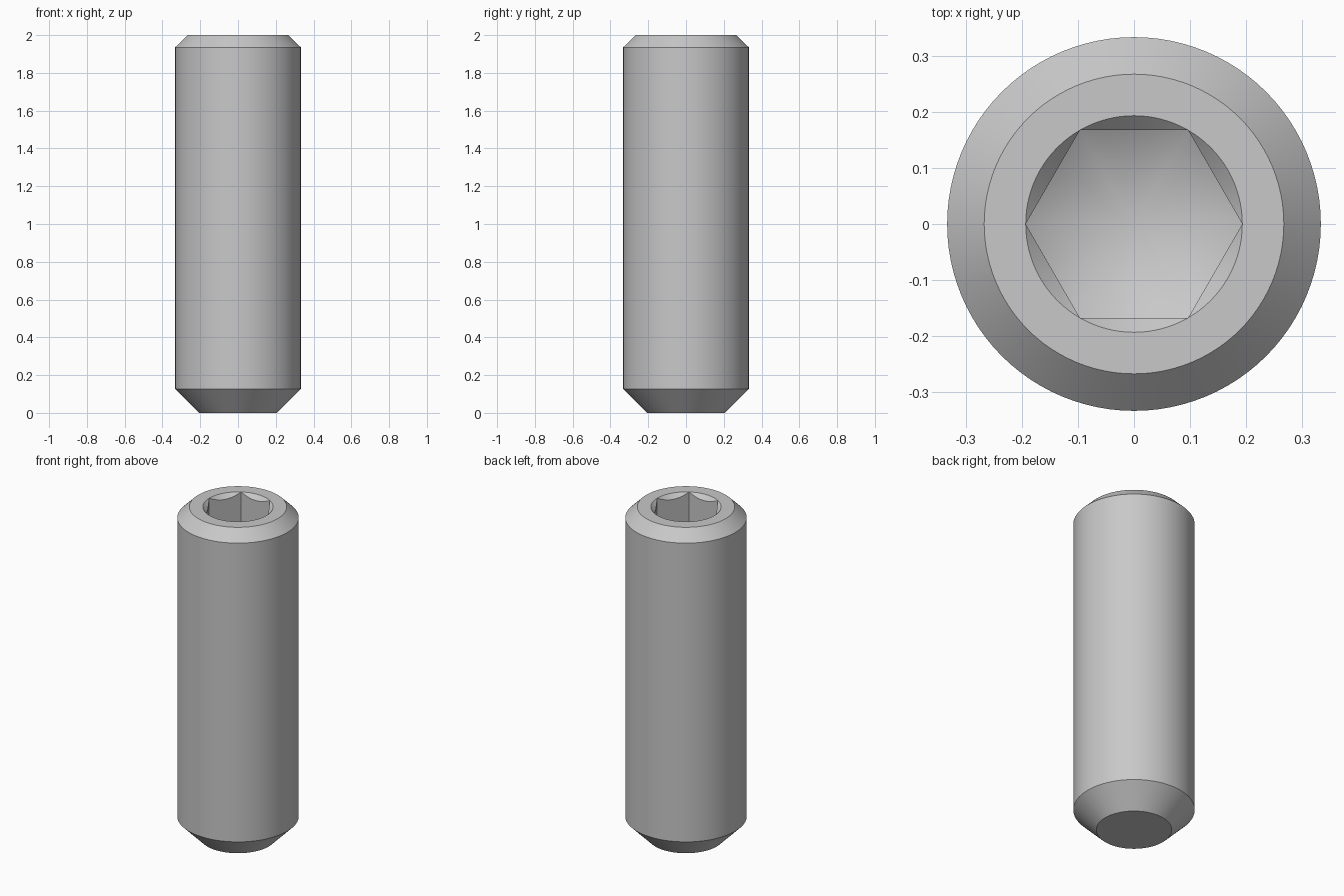
import bpy
import bmesh
from math import cos, sin, pi, tan, radians

cube = bpy.data.objects.get("Cube")
if cube:
    bpy.data.objects.remove(cube, do_unlink=True)

SEGMENTS = 96          # multiple of six, so the socket corners fall on vertices
HEIGHT = 2.0
BODY_R = 0.333
TIP_R = 0.207
TOP_R = 0.267
SOCKET_R = 0.193       # hexagon corner radius, also the countersink rim
SOCKET_DEPTH = 0.39
DRILL_SLOPE = tan(radians(30))

steel = bpy.data.materials.new("steel_grey")
steel.use_nodes = True
colour = (0.58, 0.58, 0.58, 1)
steel.diffuse_color = colour
steel.node_tree.nodes["Principled BSDF"].inputs["Base Color"].default_value = colour


def hex_radius(a):
    """Distance from the axis to the hexagon wall at angle a."""
    return SOCKET_R * cos(pi / 6) / cos(a % (pi / 3) - pi / 6)


def ring(bm, radius, height):
    """Closed loop of vertices; radius and height are functions of the angle."""
    verts = []
    for i in range(SEGMENTS):
        a = 2 * pi * i / SEGMENTS
        verts.append(bm.verts.new((radius(a) * cos(a), radius(a) * sin(a), height(a))))
    return verts


def circle(bm, r, z):
    return ring(bm, lambda a: r, lambda a: z)


bm = bmesh.new()
floor_z = HEIGHT - SOCKET_DEPTH
rings = [
    # Chamfered outer body
    circle(bm, TIP_R, 0),
    circle(bm, BODY_R, 0.127),
    circle(bm, BODY_R, 1.935),
    circle(bm, TOP_R, HEIGHT),
    # Countersunk rim, then hexagonal walls down to the drilled floor
    circle(bm, SOCKET_R, HEIGHT),
    ring(bm, hex_radius, lambda a: HEIGHT - (SOCKET_R - hex_radius(a))),
    ring(bm, hex_radius, lambda a: floor_z - (SOCKET_R - hex_radius(a)) * DRILL_SLOPE),
]
for low, high in zip(rings, rings[1:]):
    for i in range(SEGMENTS):
        j = (i + 1) % SEGMENTS
        bm.faces.new((low[i], low[j], high[j], high[i]))

# Flat tip and conical socket floor
bm.faces.new(list(reversed(rings[0])))
apex = bm.verts.new((0, 0, floor_z - SOCKET_R * DRILL_SLOPE))
for i in range(SEGMENTS):
    bm.faces.new((rings[-1][i], rings[-1][(i + 1) % SEGMENTS], apex))

# Merge the rim with the hexagon corners where they touch
bmesh.ops.remove_doubles(bm, verts=bm.verts, dist=0.00001)
bmesh.ops.recalc_face_normals(bm, faces=bm.faces)

mesh = bpy.data.meshes.new("set_screw")
bm.to_mesh(mesh)
bm.free()
mesh.materials.append(steel)
screw = bpy.data.objects.new("set_screw", mesh)
bpy.context.collection.objects.link(screw)

bpy.ops.object.select_all(action="DESELECT")
screw.select_set(True)
bpy.context.view_layer.objects.active = screw
bpy.ops.object.shade_smooth_by_angle(angle=radians(30))
